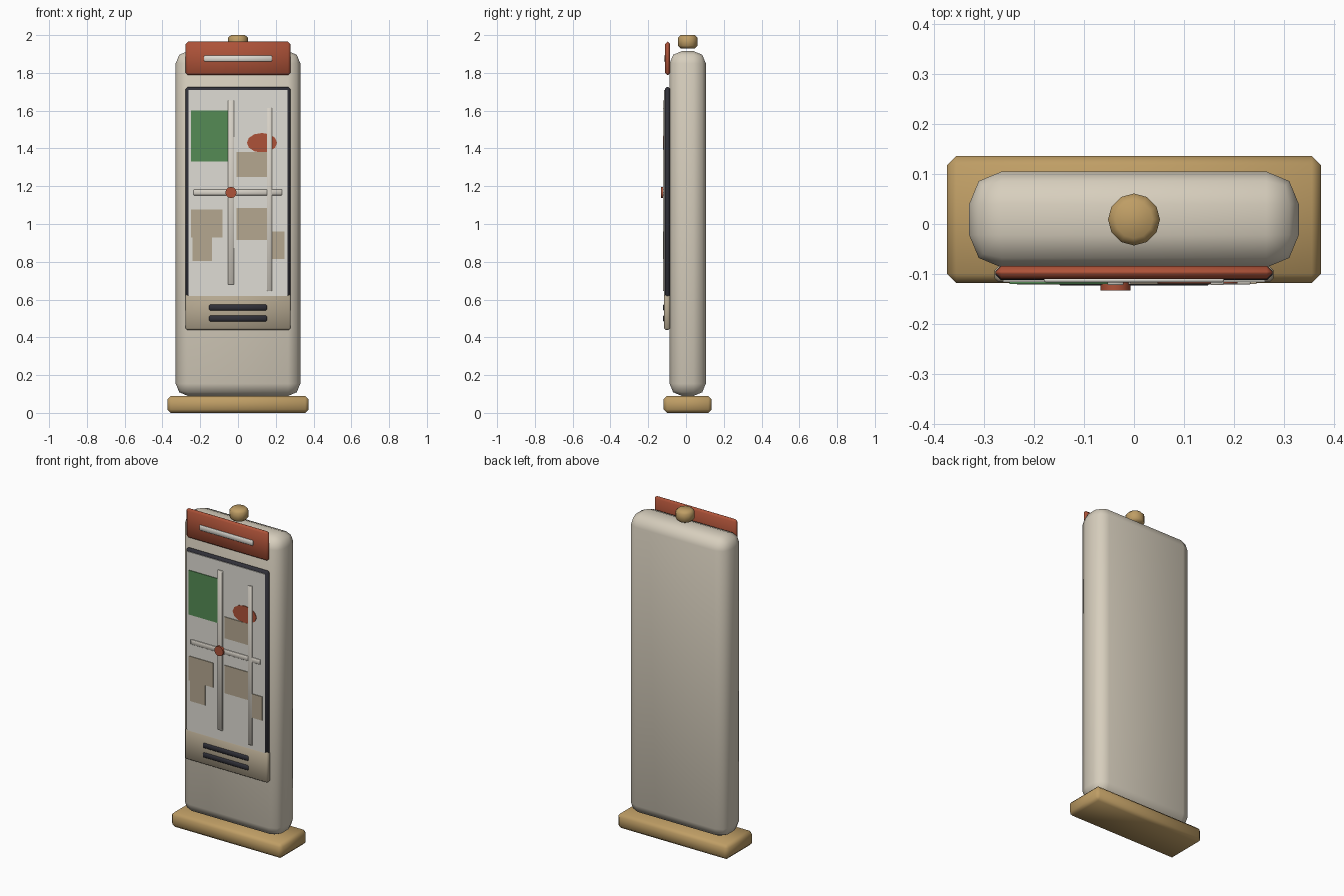
import bpy, math

if "Cube" in bpy.data.objects:
    bpy.data.objects.remove(bpy.data.objects["Cube"])

def mat(name, r, g, b):
    m = bpy.data.materials.new(name)
    m.diffuse_color = (r, g, b, 1)
    m.use_nodes = True
    m.node_tree.nodes["Principled BSDF"].inputs["Base Color"].default_value = m.diffuse_color
    return m

CREAM = mat("cream", 0.68, 0.62, 0.51)
WOOD = mat("wood", 0.52, 0.34, 0.13)
RED = mat("red", 0.42, 0.085, 0.04)
DARK = mat("dark", 0.03, 0.03, 0.04)
PAPER = mat("paper", 0.74, 0.72, 0.66)
TAN = mat("tan", 0.46, 0.39, 0.28)
GREEN = mat("green", 0.09, 0.26, 0.09)
ROAD = mat("road", 0.68, 0.64, 0.57)

def finish(o, name, m, bevel=0, seg=1):
    o.name = name
    o.data.materials.append(m)
    bpy.ops.object.transform_apply(location=False, rotation=True, scale=True)
    if bevel:
        b = o.modifiers.new("bevel", 'BEVEL')
        b.width, b.segments = bevel, seg
        b.limit_method = 'ANGLE'
        b.angle_limit = math.radians(40)
        bpy.ops.object.modifier_apply(modifier="bevel")
    bpy.ops.object.shade_smooth_by_angle(angle=math.radians(50))
    return o

def box(name, x, y, z, m, bevel=0, seg=1):
    """Box from (min, max) ranges."""
    bpy.ops.mesh.primitive_cube_add(size=1, location=[sum(r) / 2 for r in (x, y, z)])
    o = bpy.context.object
    o.scale = [r[1] - r[0] for r in (x, y, z)]
    return finish(o, name, m, bevel, seg)

def disc(name, x, z, rx, rz, y, m, sides):
    """Flat disc facing the front."""
    bpy.ops.mesh.primitive_cylinder_add(vertices=sides, radius=1, depth=1,
        location=(x, sum(y) / 2, z), rotation=(math.pi / 2, 0, 0))
    o = bpy.context.object
    o.scale = (rx, rz, y[1] - y[0])
    return finish(o, name, m)

# Main structure
box("base", (-0.374, 0.374), (-0.118, 0.136), (0, 0.09), WOOD, 0.018)
box("body", (-0.33, 0.33), (-0.087, 0.105), (0.09, 1.915), CREAM, 0.065, 2)

# Knob on top
bpy.ops.mesh.primitive_cylinder_add(vertices=12, radius=0.052, depth=0.07,
                                    location=(0, 0.009, 1.965))
finish(bpy.context.object, "top_knob", WOOD, 0.014)

# Header sign
box("header", (-0.277, 0.277), (-0.11, -0.084), (1.788, 1.965), RED, 0.0115)
box("header_stripe", (-0.18, 0.18), (-0.117, -0.107), (1.86, 1.892), PAPER, 0.003)

# Map panel and lower panel
box("map_frame", (-0.277, 0.277), (-0.112, -0.084), (0.6, 1.725), DARK, 0.01)
box("map_sheet", (-0.262, 0.262), (-0.116, -0.1), (0.62, 1.71), PAPER)
box("lower_panel", (-0.279, 0.279), (-0.1165, -0.084), (0.44, 0.626), TAN, 0.008)
for i, z in enumerate((0.5, 0.558)):
    box(f"slot_{i}", (-0.153, 0.153), (-0.123, -0.11), (z - 0.015, z + 0.015), DARK, 0.005)

# Map contents
F = (-0.120, -0.112)
box("park", (-0.249, -0.053), F, (1.33, 1.60), GREEN)
blocks = [(-0.007, 0.155, 1.25, 1.38), (-0.007, 0.155, 0.915, 1.085),
          (-0.249, -0.083, 0.928, 1.077), (-0.24, -0.137, 0.805, 0.928),
          (0.177, 0.245, 0.815, 0.96)]
for i, (x0, x1, z0, z1) in enumerate(blocks):
    box(f"map_block_{i}", (x0, x1), F, (z0, z1), TAN)
disc("map_plaza", 0.127, 1.43, 0.08, 0.052, (-0.119, -0.112), RED, 12)
R = (-0.1225, -0.112)
box("road_left", (-0.053, -0.021), R, (0.68, 1.655), ROAD, 0.002)
box("road_right", (0.153, 0.18), R, (0.645, 1.615), ROAD, 0.002)
box("road_cross", (-0.235, 0.233), (-0.1215, -0.112), (1.152, 1.182), ROAD, 0.002)
disc("location_marker", -0.037, 1.167, 0.03, 0.03, (-0.133, -0.115), RED, 12)
